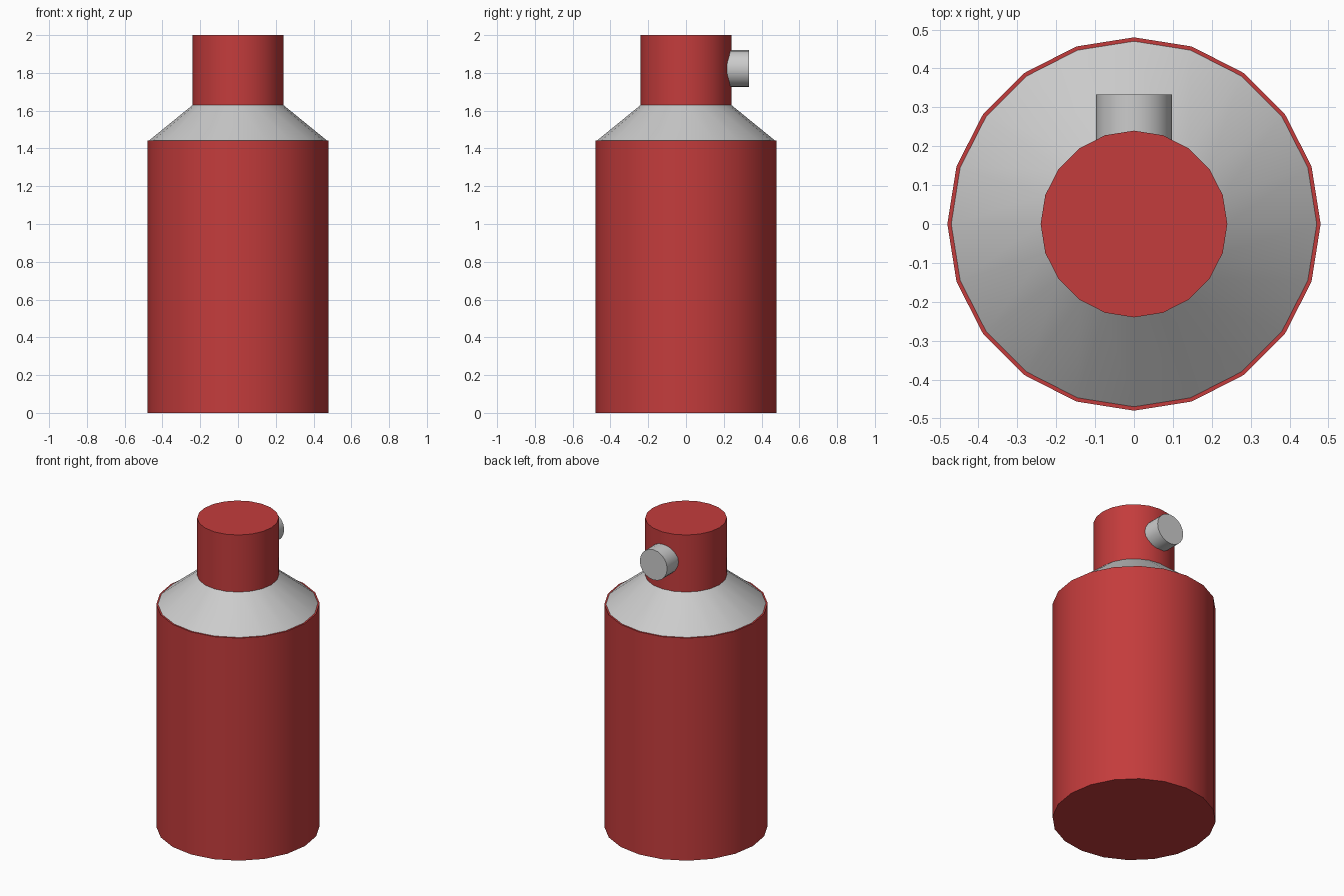
import bpy
from math import pi, radians

if "Cube" in bpy.data.objects:
    bpy.data.objects.remove(bpy.data.objects["Cube"])

SIDES = 20

red = bpy.data.materials.new("red_paint")
red.diffuse_color = (0.55, 0.045, 0.045, 1)
red.use_nodes = True
red.node_tree.nodes["Principled BSDF"].inputs["Base Color"].default_value = red.diffuse_color


def frustum(name, r_low, r_high, start, end, y_axis=False, mat=None):
    """Capped 20-sided cone section running from start to end along z (or y)."""
    bpy.ops.mesh.primitive_cone_add(vertices=SIDES, radius1=r_low, radius2=r_high,
                                    depth=end - start)
    obj = bpy.context.object
    obj.name = name
    mid = (start + end) / 2
    if y_axis:
        obj.rotation_euler.x = -pi / 2
        obj.location = (0, mid, 1.822)
    else:
        obj.location.z = mid
    bpy.ops.object.transform_apply(location=True, rotation=True, scale=True)
    bpy.ops.object.shade_smooth_by_angle(angle=radians(35))
    if mat:
        obj.data.materials.append(mat)
    return obj


# Main canister
frustum("body", 0.48, 0.48, 0, 1.443, mat=red)
# Sloped metal shoulder, set just inside the body rim
frustum("shoulder", 0.47, 0.24, 1.443, 1.63)
# Cap on top
frustum("cap", 0.24, 0.24, 1.628, 2.0, mat=red)
# Spray nozzle pointing to the back
frustum("nozzle", 0.098, 0.098, 0.14, 0.333, y_axis=True)
